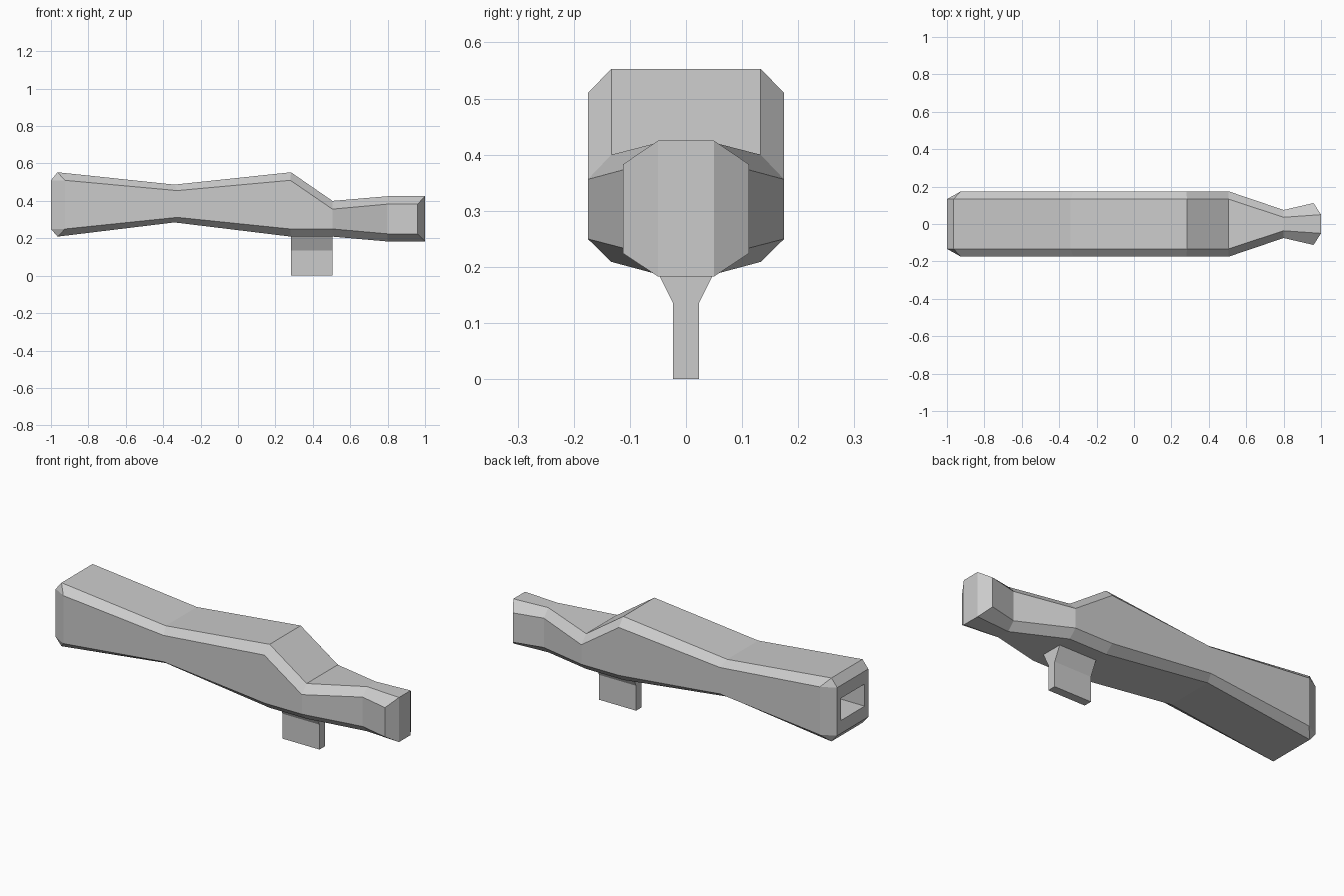
import bpy, bmesh

if "Cube" in bpy.data.objects:
    bpy.data.objects.remove(bpy.data.objects["Cube"])


def finish(name, bm):
    bmesh.ops.recalc_face_normals(bm, faces=bm.faces)
    mesh = bpy.data.meshes.new(name)
    bm.to_mesh(mesh)
    bm.free()
    obj = bpy.data.objects.new(name, mesh)
    bpy.context.collection.objects.link(obj)
    return obj


def ring(bm, pts):
    return [bm.verts.new(p) for p in pts]


def bridge(bm, a, b):
    n = len(a)
    for i in range(n):
        j = (i + 1) % n
        bm.faces.new((a[i], a[j], b[j], b[i]))


def octagon(xt, xs, wt, ws, zt, zu, zl, zb):
    half = [(xt, wt, zt), (xs, ws, zu), (xs, ws, zl), (xt, wt, zb)]
    return half + [(x, -y, z) for x, y, z in reversed(half)]


def rect(x, w, top, bottom):
    return [(x, w, top), (x, w, bottom), (x, -w, bottom), (x, -w, top)]


# Body: chamfered sections (flat x, side x, flat width, side width, heights)
stations = [
    (-0.965, -0.925, 0.133, 0.175, 0.553, 0.51, 0.25, 0.209),
    (-0.34, -0.325, 0.133, 0.175, 0.487, 0.455, 0.312, 0.285),
    (0.283, 0.28, 0.133, 0.175, 0.553, 0.51, 0.25, 0.209),
    (0.505, 0.505, 0.133, 0.175, 0.40, 0.356, 0.25, 0.209),
    (0.80, 0.80, 0.036, 0.075, 0.425, 0.383, 0.224, 0.183),
    (1.0, 0.96, 0.05, 0.112, 0.425, 0.383, 0.224, 0.183),
]
bm = bmesh.new()
rings = [ring(bm, octagon(*s)) for s in stations]
for a, b in zip(rings, rings[1:]):
    bridge(bm, a, b)

# Flared tail end: flat centre with two angled sides
e = rings[-1]
bm.faces.new((e[0], e[3], e[4], e[7]))
bm.faces.new(e[0:4])
bm.faces.new(e[4:8])

# Muzzle end: bevelled rim, flat face and recessed opening
face = ring(bm, rect(-1.0, 0.133, 0.51, 0.25))
o = rings[0]
for k in range(4):
    bm.faces.new((face[k], o[2 * k], o[2 * k + 1]))
    bm.faces.new((face[k], o[2 * k + 1], o[(2 * k + 2) % 8], face[(k + 1) % 4]))
mouth = ring(bm, rect(-1.0, 0.102, 0.44, 0.32))
inner = ring(bm, rect(-0.4, 0.102, 0.44, 0.32))
bridge(bm, face, mouth)
bridge(bm, mouth, inner)
bm.faces.new(inner)
finish("body", bm)

# Grip fin under the body, flaring where it joins
bm = bmesh.new()
half = [(0.023, 0.0), (0.023, 0.135), (0.061, 0.212)]
profile = half + [(-y, z) for y, z in reversed(half)]
front, back = [ring(bm, [(x, y, z) for y, z in profile]) for x in (0.283, 0.505)]
bridge(bm, front, back)
bm.faces.new(front)
bm.faces.new(back)
finish("grip_fin", bm)
